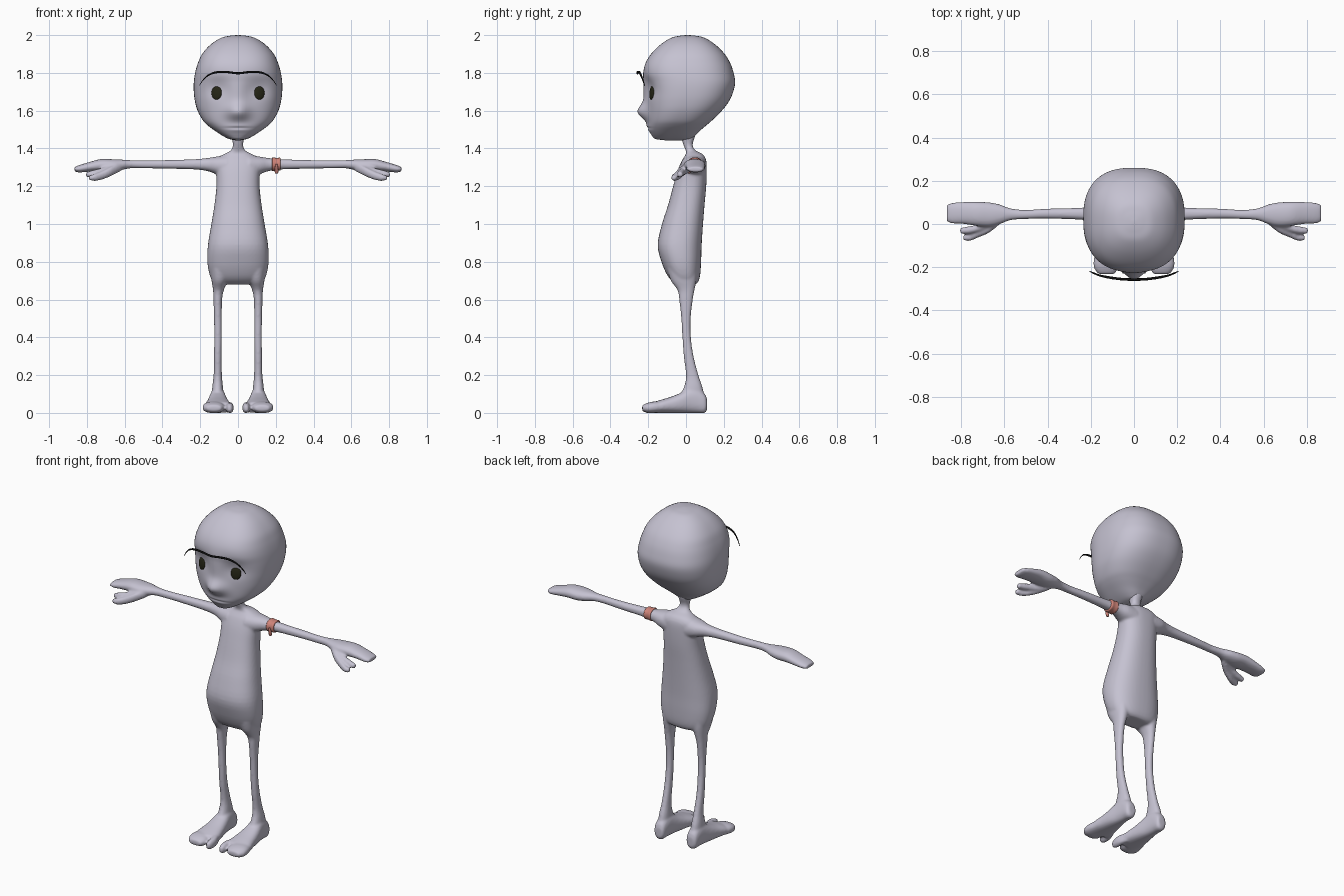
import bpy, bmesh, math
from mathutils import Vector, Matrix
from mathutils.bvhtree import BVHTree


def material(name, rgb):
    m = bpy.data.materials.new(name)
    m.diffuse_color = (*rgb, 1)
    return m


SKIN = material("pale lilac skin", (0.56, 0.54, 0.64))
DARK = material("dark olive eye", (0.018, 0.018, 0.008))
BLACK = material("black brow", (0.004, 0.004, 0.004))
CORAL = material("coral cloth", (0.62, 0.23, 0.19))


def spline(rows, sub):
    """Catmull-Rom interpolation through the rows."""
    out = []
    for i in range(len(rows) - 1):
        p0, p1 = rows[max(i - 1, 0)], rows[i]
        p2, p3 = rows[i + 1], rows[min(i + 2, len(rows) - 1)]
        for k in range(sub):
            t = k / sub
            out.append([0.5 * (2 * b + (c - a) * t + (2 * a - 5 * b + 4 * c - d) * t * t
                               + (3 * b - a - 3 * c + d) * t ** 3)
                        for a, b, c, d in zip(p0, p1, p2, p3)])
    out.append(list(rows[-1]))
    return out


def loft(bm, axis, rows, n=2.2, seg=32, sub=4, side=1):
    """Rows are (position on axis, min/max of first other axis, min/max of second)."""
    e, rings = 2 / n, []
    for t, a0, a1, b0, b1 in spline(rows, sub):
        ring = []
        for k in range(seg):
            w = 2 * math.pi * k / seg
            c, s = math.cos(w), math.sin(w)
            a = (a0 + a1) / 2 + (a1 - a0) / 2 * math.copysign(abs(c) ** e, c)
            b = (b0 + b1) / 2 + (b1 - b0) / 2 * math.copysign(abs(s) ** e, s)
            x, y, z = {"x": (t, a, b), "y": (a, t, b), "z": (a, b, t)}[axis]
            ring.append(bm.verts.new((x * side, y, z)))
        rings.append(ring)
    for r, q in zip(rings, rings[1:]):
        for k in range(seg):
            j = (k + 1) % seg
            bm.faces.new((r[k], r[j], q[j], q[k]))
    bm.faces.new(rings[0])
    bm.faces.new(rings[-1])


def finish(bm, name, mat):
    bmesh.ops.recalc_face_normals(bm, faces=bm.faces)
    for f in bm.faces:
        f.smooth = True
    me = bpy.data.meshes.new(name)
    bm.to_mesh(me)
    me.materials.append(mat)
    ob = bpy.data.objects.new(name, me)
    bpy.context.collection.objects.link(ob)
    return ob


# Body: torso with neck, then arms, fingers, legs, feet and toes on both sides
bm = bmesh.new()
torso = [(.68, .09, -.04, .05), (.695, .13, -.07, .065), (.73, .15, -.10, .075),
         (.80, .162, -.13, .08), (.89, .159, -.15, .083), (1.0, .141, -.127, .09),
         (1.1, .125, -.095, .098), (1.2, .114, -.068, .107), (1.28, .115, -.045, .11),
         (1.33, .12, -.025, .108), (1.355, .10, -.01, .10), (1.372, .07, 0, .085),
         (1.39, .038, -.002, .05), (1.42, .027, -.014, .035), (1.47, .036, -.03, .05),
         (1.5, .04, -.04, .05)]
loft(bm, "z", [(z, -w, w, f, b) for z, w, f, b in torso], 2.4, 48)
arm = [(.06, -.03, .105, 1.24, 1.365), (.12, -.01, .10, 1.265, 1.356),
       (.17, .01, .085, 1.282, 1.348), (.25, .02, .075, 1.29, 1.342),
       (.4, .025, .071, 1.293, 1.338), (.5, .023, .065, 1.295, 1.337),
       (.57, .018, .072, 1.295, 1.338), (.62, 0, .09, 1.285, 1.341),
       (.67, -.012, .10, 1.278, 1.343), (.73, -.008, .103, 1.28, 1.343),
       (.79, 0, .102, 1.277, 1.327), (.84, .002, .098, 1.273, 1.312),
       (.865, .012, .09, 1.278, 1.302)]
finger = [(.64, -.015, .03, 1.27, 1.325), (.7, -.03, .003, 1.26, 1.303),
          (.76, -.045, -.01, 1.25, 1.287), (.805, -.045, -.018, 1.247, 1.274)]
thumb = [(.62, 0, .04, 1.28, 1.325), (.67, -.04, 0, 1.255, 1.305),
         (.72, -.062, -.025, 1.235, 1.28), (.76, -.078, -.044, 1.228, 1.265),
         (.79, -.075, -.052, 1.233, 1.256)]
leg = [(.76, .03, .15, -.10, .06), (.70, .055, .14, -.08, .055), (.65, .075, .132, -.045, .045),
       (.6, .084, .13, -.036, .036), (.5, .086, .127, -.025, .025), (.4, .086, .126, -.019, .026),
       (.3, .087, .127, -.012, .04), (.2, .085, .129, 0, .066), (.14, .08, .136, -.01, .086),
       (.08, .075, .14, -.04, .10)]
foot = [(.112, .085, .125, .02, .07), (.10, .075, .14, 0, .10), (.06, .07, .145, 0, .13),
        (.02, .065, .15, 0, .13), (-.03, .055, .16, 0, .105), (-.08, .045, .168, 0, .085),
        (-.13, .035, .178, 0, .07), (-.17, .035, .18, 0, .058)]
inner_toe = [(-.12, .04, .08, .005, .06), (-.17, .024, .064, 0, .057),
             (-.21, .026, .061, 0, .05), (-.23, .034, .054, .01, .038)]
outer_toe = [(-.12, .07, .175, .005, .06), (-.17, .072, .187, 0, .06),
             (-.205, .074, .184, 0, .053), (-.232, .09, .165, .01, .04)]
for s in (1, -1):
    for part in (arm, finger, thumb):
        loft(bm, "x", part, side=s)
    loft(bm, "z", leg, side=s)
    for part in (foot, inner_toe, outer_toe):
        loft(bm, "y", part, 2.4, side=s)
body = finish(bm, "body", SKIN)
rm = body.modifiers.new("blend", "REMESH")
rm.mode, rm.voxel_size, rm.use_smooth_shade = "VOXEL", 0.0065, True
sm = body.modifiers.new("soften", "SMOOTH")
sm.factor, sm.iterations = 0.5, 6
bpy.context.view_layer.objects.active = body
body.select_set(True)
for m in ("blend", "soften"):
    bpy.ops.object.modifier_apply(modifier=m)

# Head: lofted skull, then nose, eye sockets and mouth pushed into the front
head_rows = [(2.0, .008, .002, .018), (1.996, .045, -.035, .055), (1.985, .09, -.08, .10),
             (1.95, .145, -.135, .155), (1.9, .19, -.185, .205), (1.85, .213, -.214, .235),
             (1.8, .227, -.222, .252), (1.75, .234, -.213, .26), (1.7, .234, -.206, .25),
             (1.65, .228, -.203, .228), (1.6, .214, -.2, .19), (1.55, .187, -.198, .14),
             (1.52, .158, -.195, .105), (1.49, .117, -.188, .07), (1.465, .078, -.178, .045),
             (1.45, .047, -.162, .025), (1.443, .015, -.11, -.01)]
hb = bmesh.new()
loft(hb, "z", [(z, -w, w, f, b) for z, w, f, b in head_rows], 2.5, 96, 6)


def bump(x, z, cx, cz, sx, sz):
    return math.exp(-((x - cx) / sx) ** 2 - ((z - cz) / sz) ** 2)


for v in hb.verts:
    x, y, z = v.co
    if y < -.05:
        push = .05 * bump(x, z, 0, 1.593, .06, .045) + .02 * bump(x, z, 0, 1.69, .05, .09)
        push -= .013 * (bump(x, z, .113, 1.72, .06, .05) + bump(x, z, -.113, 1.72, .06, .05))
        push += .012 * bump(x, z, 0, 1.508, .07, .025) - .008 * bump(x, z, 0, 1.508, .06, .006)
        v.co.y -= push * min(1, (-.05 - y) / .08)
finish(hb, "head", SKIN)
hb.normal_update()
skull = BVHTree.FromBMesh(hb)

# Eyes: flattened discs lying on the face
for s, name in ((1, "left_eye"), (-1, "right_eye")):
    hit, nrm, _, _ = skull.ray_cast(Vector((s * .113, -1, 1.695)), Vector((0, 1, 0)))
    turn = Vector((0, -1, 0)).rotation_difference(nrm).to_matrix().to_4x4()
    eb = bmesh.new()
    bmesh.ops.create_uvsphere(eb, u_segments=32, v_segments=16, radius=1,
                              matrix=Matrix.Translation(hit) @ turn @ Matrix.Diagonal((.029, .01, .037, 1)))
    finish(eb, name, DARK)

# Brow: one thin curved strand in front of the forehead
half = [(.205, -.219, 1.732, .002), (.185, -.228, 1.762, .004), (.155, -.239, 1.789, .005),
        (.11, -.248, 1.804, .006), (.055, -.255, 1.804, .006)]
path = [(-x, y, z, r) for x, y, z, r in half] + [(0, -.257, 1.798, .006)] + half[::-1]
bb = bmesh.new()
loft(bb, "x", [(x, y - r, y + r, z - r, z + r) for x, y, z, r in path], 2, 10, 5)
finish(bb, "brow", BLACK)

# Cloth armband with a small hanging tail
cb = bmesh.new()
loft(cb, "x", [(.180, .014, .083, 1.285, 1.347), (.184, .007, .088, 1.280, 1.353),
               (.203, .010, .085, 1.283, 1.350), (.222, .009, .086, 1.282, 1.351),
               (.226, .016, .079, 1.288, 1.345)], 2.2, 32, 3)
loft(cb, "z", [(1.268, .196, .212, .012, .022), (1.282, .194, .214, .008, .024),
               (1.305, .197, .211, .003, .018), (1.318, .200, .208, .006, .016)], 2, 12, 3)
finish(cb, "armband", CORAL)
